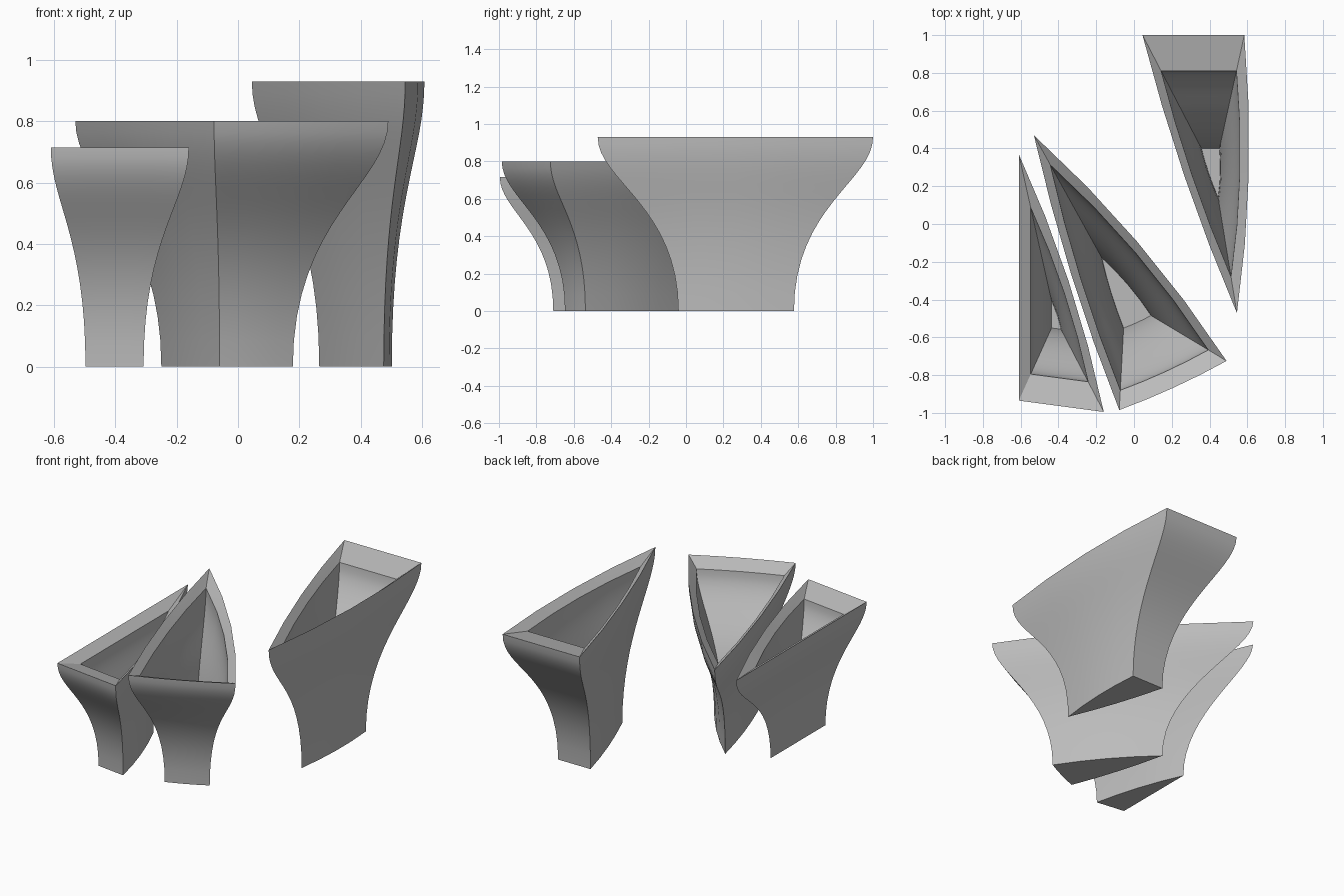
import bpy
import bmesh
from mathutils import Vector

cube = bpy.data.objects.get("Cube")
if cube:
    bpy.data.objects.remove(cube, do_unlink=True)

# One plain concrete colour
CONCRETE = (0.5, 0.5, 0.5, 1)
mat = bpy.data.materials.new("concrete_grey")
mat.use_nodes = True
mat.diffuse_color = CONCRETE
mat.node_tree.nodes["Principled BSDF"].inputs["Base Color"].default_value = CONCRETE

FOOT = 0.42      # footprint size relative to the rim
STEPS = 16       # rings up the wall
SEGMENTS = 4     # pieces along a bowed side
RIM_DROP = 0.042


def bowed_outline(corners, bulges):
    """Counter-clockwise plan whose sides bow outward by the given amounts."""
    points = []
    for i, corner in enumerate(corners):
        a, b = Vector(corner), Vector(corners[(i + 1) % len(corners)])
        d = (b - a).normalized()
        normal = Vector((d.y, -d.x))
        for k in range(SEGMENTS):
            t = k / SEGMENTS
            points.append(a.lerp(b, t) + normal * bulges[i] * 4 * t * (1 - t))
    return points


def flare(u):
    """S-shaped wall profile: (outward fraction, height fraction)."""
    v = 1 - u
    out = 3 * u * u * v + u ** 3
    up = 3 * u * v * v * 0.6 + 3 * u * u * v * 0.75 + u ** 3
    return out, up


def planter(name, corners, bulges, centre, height, wall):
    outline = bowed_outline(corners, bulges)
    centre = Vector(centre)
    outer, inner = [], []
    floor = 0.15 * height
    for k in range(STEPS + 1):
        out, up = flare(k / STEPS)
        scale = FOOT + (1 - FOOT) * out
        outer.append((scale, up * height))
        # Inner wall follows the outer one, down to the floor
        z = up * height - RIM_DROP * up
        if z > floor:
            inner.append((scale - wall, z))
    inner.insert(0, (FOOT - wall + 0.015, floor))

    bm = bmesh.new()
    rings = []
    for scale, z in outer + inner[::-1]:
        ring = []
        for p in outline:
            q = centre + (p - centre) * scale
            ring.append(bm.verts.new((q.x, q.y, z)))
        rings.append(ring)
    n = len(outline)
    for low, high in zip(rings, rings[1:]):
        for i in range(n):
            j = (i + 1) % n
            bm.faces.new((low[i], low[j], high[j], high[i]))
    # Closed base and inner floor
    bm.faces.new(rings[0][::-1])
    bm.faces.new(rings[-1])
    bmesh.ops.recalc_face_normals(bm, faces=bm.faces)

    mesh = bpy.data.meshes.new(name)
    bm.to_mesh(mesh)
    bm.free()
    mesh.materials.append(mat)
    obj = bpy.data.objects.new(name, mesh)
    bpy.context.collection.objects.link(obj)
    bpy.ops.object.select_all(action='DESELECT')
    obj.select_set(True)
    bpy.context.view_layer.objects.active = obj
    bpy.ops.object.shade_smooth_by_angle(angle=0.5)


# Three flared planters, each a bowed triangle in plan
planter("small_planter",
        [(-0.61, 0.37), (-0.61, -0.935), (-0.16, -0.995)],
        [0, 0, 0.04], (-0.415, -0.503), 0.715, 0.325)
planter("middle_planter",
        [(-0.53, 0.47), (-0.078, -0.985), (0.49, -0.725)],
        [0.03, 0.012, 0.05], (-0.047, -0.402), 0.80, 0.18)
planter("tall_planter",
        [(0.045, 1.0), (0.545, -0.472), (0.584, 1.0)],
        [0.03, 0.043, 0], (0.424, 0.271), 0.93, 0.26)
